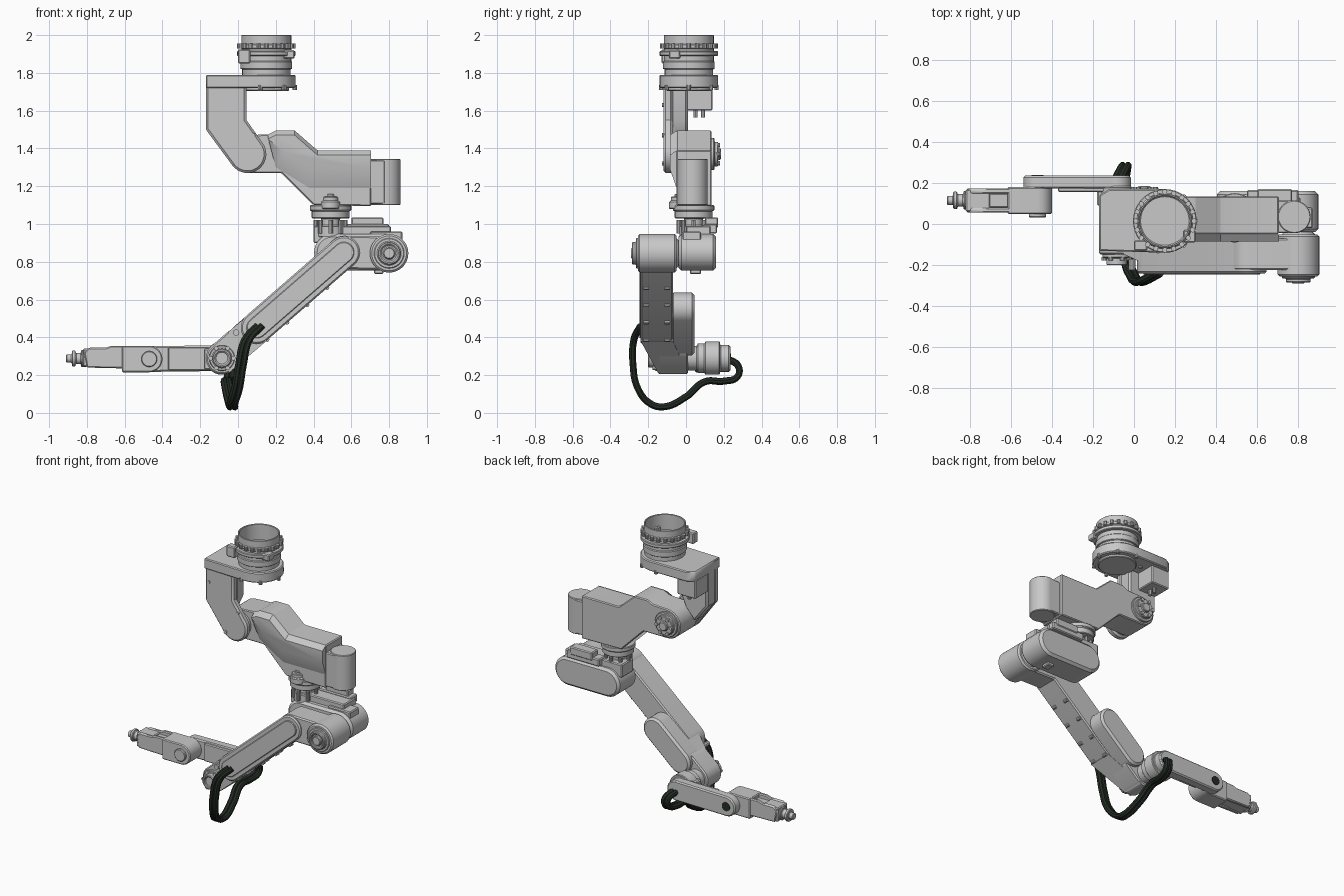
import bpy, bmesh, math
from mathutils import Vector

cube = bpy.data.objects.get("Cube")
if cube:
    bpy.data.objects.remove(cube, do_unlink=True)


def material(name, color):
    mat = bpy.data.materials.new(name)
    mat.use_nodes = True
    mat.diffuse_color = (*color, 1)
    mat.node_tree.nodes["Principled BSDF"].inputs["Base Color"].default_value = (*color, 1)
    return mat


GREY = material("light grey", (.58, .58, .58))
RUBBER = material("dark rubber", (.018, .026, .018))
made = []


def register(name, data):
    ob = bpy.data.objects.new(name, data)
    bpy.context.collection.objects.link(ob)
    made.append(ob)
    return ob


def finish(name, bm, bevel, mat):
    bmesh.ops.remove_doubles(bm, verts=bm.verts, dist=1e-5)
    bmesh.ops.recalc_face_normals(bm, faces=bm.faces)
    mesh = bpy.data.meshes.new(name)
    bm.to_mesh(mesh)
    bm.free()
    mesh.materials.append(mat)
    ob = register(name, mesh)
    if bevel:
        edge = ob.modifiers.new("edge", "BEVEL")
        edge.width, edge.segments = bevel, 1
        edge.limit_method, edge.angle_limit = "ANGLE", math.radians(40)


def place(u, v, t, axis):
    return {"x": (t, u, v), "y": (u, t, v), "z": (u, v, t)}[axis]


# Solid between two outlines lying on planes across an axis
def loft(name, first, last, start, end, axis="y", bevel=0):
    bm = bmesh.new()
    lower = [bm.verts.new(place(*p, start, axis)) for p in first]
    upper = [bm.verts.new(place(*p, end, axis)) for p in last]
    bm.faces.new(lower)
    bm.faces.new(upper)
    for i in range(len(lower)):
        bm.faces.new((lower[i - 1], lower[i], upper[i], upper[i - 1]))
    finish(name, bm, bevel, GREY)


def prism(name, outline, start, end, axis="y", bevel=.006):
    loft(name, outline, outline, start, end, axis, bevel)


def rect(us, vs):
    return [(us[0], vs[0]), (us[1], vs[0]), (us[1], vs[1]), (us[0], vs[1])]


def box(name, xs, ys, zs):
    prism(name, rect(xs, zs), *ys)


def polar(center, radius, degrees):
    a = math.radians(degrees)
    return center[0] + radius * math.cos(a), center[1] + radius * math.sin(a)


def arc(center, radius, start, end, count=16):
    return [polar(center, radius, start + (end - start) * i / count) for i in range(count + 1)]


# Round-ended bar between two pivots
def slot(name, p, q, radius, start, end, bevel=.008):
    turn = math.degrees(math.atan2(q[1] - p[1], q[0] - p[0]))
    outline = arc(p, radius, turn + 90, turn + 270) + arc(q, radius, turn - 90, turn + 90)
    prism(name, outline, start, end, bevel=bevel)


# Stepped round part: each step is a radius and the position where it ends
def turned(name, center, start, *steps, axis="y", mat=GREY, sides=36, bevel=.004):
    profile = [(0, start)]
    for radius, end in steps:
        profile += [(radius, profile[-1][1]), (radius, end)]
    profile.append((0, profile[-1][1]))
    bm = bmesh.new()
    rings = [[bm.verts.new(place(*polar(center, radius, 360 * k / sides), t, axis))
              for k in range(sides)] for radius, t in profile]
    for a, b in zip(rings, rings[1:]):
        for k in range(sides):
            bm.faces.new((a[k - 1], a[k], b[k], b[k - 1]))
    finish(name, bm, bevel, mat)


def bolt(name, center, start, end, axis="y", radius=.012):
    turned(name, center, start, (radius, end), axis=axis, sides=10, bevel=0)


def bolt_ring(name, center, radius, count, start, end, axis="y"):
    for i in range(count):
        bolt(name, polar(center, radius, 360 * i / count), start, end, axis)


# Pivots, as (x, y) for upright joints and (x, z) for the others
MOUNT = Vector((.15, .015))
SWIVEL = Vector((.49, .04))
SHOULDER = Vector((.05, 1.37))
ARM_TOP = Vector((.56, .85))
ELBOW = Vector((.8, .845))
WRIST = Vector((-.085, .29))
TOOL = Vector((-.47, .285))

# Mounting collar: open tube with clamp ring and bolts
turned("mount_tube", MOUNT, 1.78, (.128, 1.82), (.137, 1.86), (.132, 1.93),
       (.138, 1.95), (.132, 2), (.122, 1.84), axis="z")
turned("clamp_ring", MOUNT, 1.89, (.155, 1.915), (.122, 1.89), axis="z")
bolt_ring("collar_bolt", MOUNT, .142, 20, 1.93, 1.955, "z")
box("clamp_lug", (0, .065), (-.13, -.08), (1.85, 1.925))
box("clamp_latch", (.24, .3), (-.09, -.03), (1.875, 1.92))

# Mounting plate and shoulder bracket
prism("mount_plate", [(-.17, .14), (-.17, -.13)] + arc(MOUNT, .155, -90, 90) + [(-.12, .17)],
      1.72, 1.79, "z")
turned("plate_underside", MOUNT, 1.705, (.12, 1.725), axis="z")
bolt_ring("plate_bolt", MOUNT, .15, 7, 1.71, 1.735, "z")
bracket_top = [(.045, 1.55), (.045, 1.785), (-.17, 1.785), (-.17, 1.5)]
prism("shoulder_bracket", arc(SHOULDER, .1, 218, 390) + bracket_top, -.12, -.07, bevel=.012)
prism("bracket_rear", [(-.07, 1.37), (0, 1.45)] + bracket_top, -.08, .01, bevel=.012)
box("connector_box", (-.17, -.03), (0, .14), (1.6, 1.73))
for y in (.05, .09):
    bolt("connector_plug", (-.09, y), 1.565, 1.61, "z")
for spot in ((-.14, 1.63), (-.01, 1.32), (.08, 1.47)):
    bolt("bracket_bolt", spot, -.126, -.11)

# Upper link housing with a chamfered front bulge
crown = [(.16, 1.475), (.2, 1.495), (.3, 1.495), (.42, 1.39), (.705, 1.39)]
prism("upper_link", arc(SHOULDER, .1, 270, 90) + crown + [(.705, 1.095), (.4, 1.1), (.23, 1.27)],
      -.05, .135)
loft("upper_link_bulge", crown + [(.705, 1.19), (.38, 1.19), (.2, 1.3)],
     [(x, z - .025) for x, z in crown] + [(.705, 1.29), (.39, 1.29), (.24, 1.38)], -.05, -.085)
turned("shoulder_hub", SHOULDER, -.08, (.085, .15), (.065, .17), (.03, .185))
bolt_ring("shoulder_cap_bolt", SHOULDER, .055, 6, .16, .18)
turned("link_end_cap", (.78, .035), 1.1, (.08, 1.345), axis="z")
box("link_end_neck", (.69, .78), (-.045, .115), (1.105, 1.34))

# Upright swivel joint
turned("swivel_joint", SWIVEL, .93, (.075, .99), (.05, 1.03), (.1, 1.07), (.11, 1.1), axis="z")
turned("swivel_cover", SWIVEL - Vector((0, .08)), 1.08, (.05, 1.12), (.04, 1.145), (.02, 1.16), axis="z")
bolt_ring("swivel_bolt", SWIVEL, .078, 8, .95, 1.02, "z")

# Elbow gearbox
slot("elbow_gearbox", (.5, .85), (.8, .85), .097, -.04, .16, .016)
box("gearbox_top", (.4, .81), (0, .13), (.9, .99))
box("gearbox_rail", (.55, .8), (.09, .165), (.95, 1))
box("gearbox_rail_cap", (.6, .77), (.1, .17), (.98, 1.035))
box("gearbox_side_pad", (.7, .87), (-.02, .08), (.86, .96))
box("gearbox_foot", (.72, .77), (.02, .08), (.735, .77))
turned("elbow_drum", ELBOW, -.255, (.102, -.05), (.07, 0), bevel=.01)
turned("elbow_cap", ELBOW, -.25, (.08, -.265), (.06, -.285), (.045, -.27), (.03, -.29))

# Lower arm, stepping back towards the wrist
slope = (ARM_TOP - WRIST).normalized()
arm_low = WRIST + slope * .245
slot("elbow_yoke", ARM_TOP, ELBOW, .088, -.225, -.07)
slot("lower_arm", ARM_TOP, arm_low, .085, -.24, -.07)
slot("arm_front_panel", ARM_TOP, arm_low, .055, -.247, -.235, .004)
loft("arm_transition", rect((-.147, .01), (.21, .43)), rect((-.24, -.07), (.38, .6)), -.05, .15, "x")
slot("arm_joint_end", WRIST, WRIST + slope * .11, .085, -.148, .01)
slot("arm_rear_cover", WRIST + slope * .15, WRIST + slope * .4, .084, -.08, .045, .014)
under = Vector((slope.y, -slope.x)) * .083
for step in range(4):
    for y in (-.21, -.1):
        bolt("arm_edge_bolt", arm_low + under + slope * step * .14, y - .015, y + .015)
for spot in ((-.01, .425), (.06, .49), (.13, .41)):
    bolt("arm_face_bolt", spot, -.225, -.17, radius=.017)

# Wrist joint
turned("wrist_cap", WRIST, -.14, (.068, -.165), (.05, -.2), (.035, -.185))
bolt_ring("wrist_cap_bolt", WRIST, .06, 6, -.178, -.16)
turned("wrist_drum", WRIST, 0, (.065, .06), (.078, .1), (.088, .18), (.07, .23))
box("wrist_side_pad", (-.18, -.12), (.09, .17), (.23, .34))

# Forearm plate and end tool
slot("forearm_plate", WRIST, TOOL, .068, .172, .235)
box("forearm_rib", (-.37, -.12), (.155, .18), (.225, .35))
turned("forearm_plug", TOOL, .23, (.03, .238), mat=RUBBER, bevel=0)
prism("tool_body", arc(TOOL, .07, -90, 90) + [(-.615, .355), (-.615, .215)], .048, .18)
turned("tool_pivot_cap", TOOL, .032, (.042, .06))
box("tool_core", (-.74, -.6), (.08, .15), (.245, .33))
fork = [(-.59, .235), (-.59, .355), (-.67, .355), (-.7, .345), (-.79, .345), (-.815, .32), (-.8, .24)]
for y in (.055, .148):
    prism("tool_fork", fork, y, y + .025)
box("tool_head", (-.82, -.7), (.06, .168), (.245, .34))
turned("tool_tip", (.115, .288), -.8, (.045, -.83), (.03, -.86), (.042, -.88), (.022, -.91), axis="x")

# Paired hose looping below the wrist
path = [(.115, -.24, .46), (.05, -.275, .39), (.015, -.28, .25), (-.005, -.255, .13),
        (-.03, -.19, .05), (-.03, -.12, .032), (-.045, 0, .085), (-.06, .1, .165), (-.055, .2, .168),
        (-.045, .27, .19), (-.045, .28, .24), (-.08, .215, .29)]
for shift in (-.013, .013):
    curve = bpy.data.curves.new("hose", "CURVE")
    curve.dimensions, curve.bevel_depth, curve.bevel_resolution = "3D", .019, 2
    curve.use_fill_caps = True
    spline = curve.splines.new("BEZIER")
    spline.bezier_points.add(len(path) - 1)
    for point, (x, y, z) in zip(spline.bezier_points, path):
        point.co = (x + shift, y, z)
        point.handle_left_type = point.handle_right_type = "AUTO"
    curve.materials.append(RUBBER)
    register("hose", curve)

# Smooth shading with sharp edges kept
bpy.ops.object.select_all(action="DESELECT")
for ob in made:
    ob.select_set(True)
bpy.context.view_layer.objects.active = made[-1]
bpy.ops.object.convert(target="MESH")
bpy.ops.object.shade_smooth_by_angle(angle=math.radians(35))
